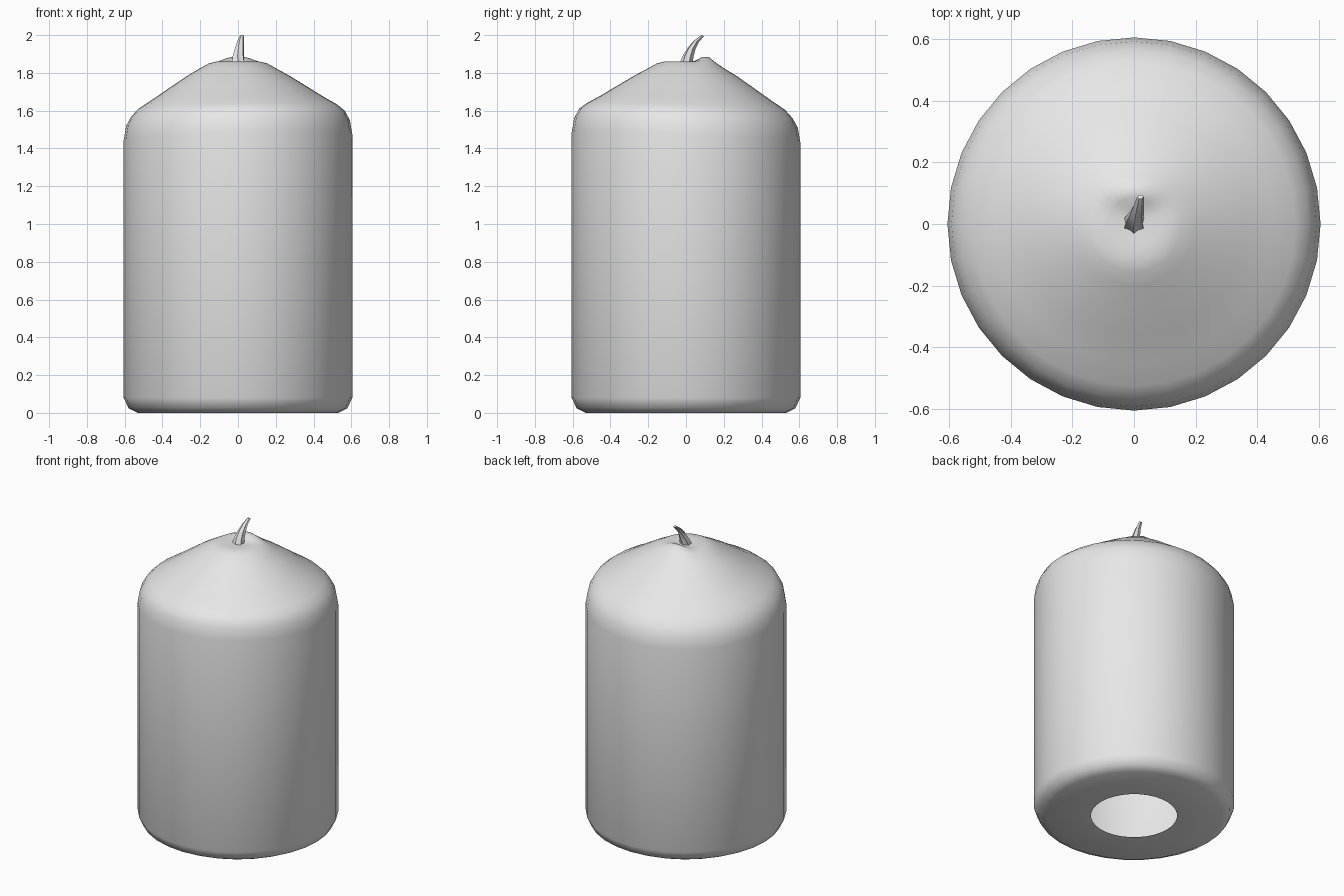
import bpy, bmesh
from math import sin, cos, pi, radians, exp
from mathutils import Vector

if "Cube" in bpy.data.objects:
    bpy.data.objects.remove(bpy.data.objects["Cube"])

SIDES = 32


def make_material(name, colour):
    mat = bpy.data.materials.new(name)
    mat.use_nodes = True
    mat.diffuse_color = colour
    mat.node_tree.nodes["Principled BSDF"].inputs["Base Color"].default_value = colour
    return mat


def bridge(bm, rings):
    for low, high in zip(rings, rings[1:]):
        n = len(low)
        for i in range(n):
            j = (i + 1) % n
            bm.faces.new((low[i], low[j], high[j], high[i]))


def finish(bm, name, mat, angle):
    bmesh.ops.recalc_face_normals(bm, faces=bm.faces)
    mesh = bpy.data.meshes.new(name)
    bm.to_mesh(mesh)
    bm.free()
    obj = bpy.data.objects.new(name, mesh)
    bpy.context.collection.objects.link(obj)
    mesh.materials.append(mat)
    bpy.ops.object.select_all(action="DESELECT")
    obj.select_set(True)
    bpy.context.view_layer.objects.active = obj
    bpy.ops.object.shade_smooth_by_angle(angle=radians(angle))
    return obj


wax = make_material("pale wax", (0.8, 0.8, 0.8, 1))

# Wax body: an open-bottomed lathe with an uneven shoulder and a raised lip
# Each entry: radius, height, share of the shoulder tilt
profile = [
    (0.26, 0.0, 0), (0.53, 0.0, 0), (0.58, 0.025, 0), (0.605, 0.08, 0),
    (0.605, 1.46, 1), (0.592, 1.535, 1), (0.565, 1.585, 1), (0.525, 1.622, 0.7),
    (0.45, 1.668, 0.5), (0.36, 1.727, 0.3), (0.27, 1.785, 0.1), (0.2, 1.825, 0),
    (0.155, 1.85, 0), (0.12, 1.859, 0), (0.085, 1.861, 0), (0.05, 1.859, 0),
    (0.02, 1.858, 0),
]
bm = bmesh.new()
rings = []
for r, z, tilt in profile:
    ring = []
    for i in range(SIDES):
        a = 2 * pi * i / SIDES
        x, y = r * cos(a), r * sin(a)
        h = z + 0.03 * tilt * cos(a + pi / 3)
        if z > 1.7:
            h += 0.03 * exp(-(x / 0.09) ** 2 - ((y - 0.105) / 0.04) ** 2)
        ring.append(bm.verts.new((x, y, h)))
    rings.append(ring)
bridge(bm, rings)
bm.faces.new(rings[-1])
finish(bm, "wax_body", wax, 50)

# Wick: a fluted, tapering strand that bends backwards
path = [(0, 0, 1.85, 0.038), (0.002, 0.012, 1.89, 0.032), (0.008, 0.03, 1.93, 0.025),
        (0.014, 0.055, 1.967, 0.018), (0.021, 0.088, 1.997, 0.011)]
bm = bmesh.new()
rings = []
for k, (x, y, z, r) in enumerate(path):
    lean = Vector((0, -0.2 * k, 1)).normalized()
    across = Vector((1, 0, 0))
    depth = lean.cross(across)
    ring = []
    for i in range(12):
        a = 2 * pi * i / 12 + 0.12 * k
        rr = r * (1 if i % 2 else 0.75)
        offset = across * cos(a) * rr - depth * sin(a) * rr * 0.9
        offset.z *= -0.5
        ring.append(bm.verts.new(Vector((x, y, z)) + offset))
    rings.append(ring)
bridge(bm, rings)
bm.faces.new(rings[0])
bm.faces.new(rings[-1])
finish(bm, "wick", wax, 30)
